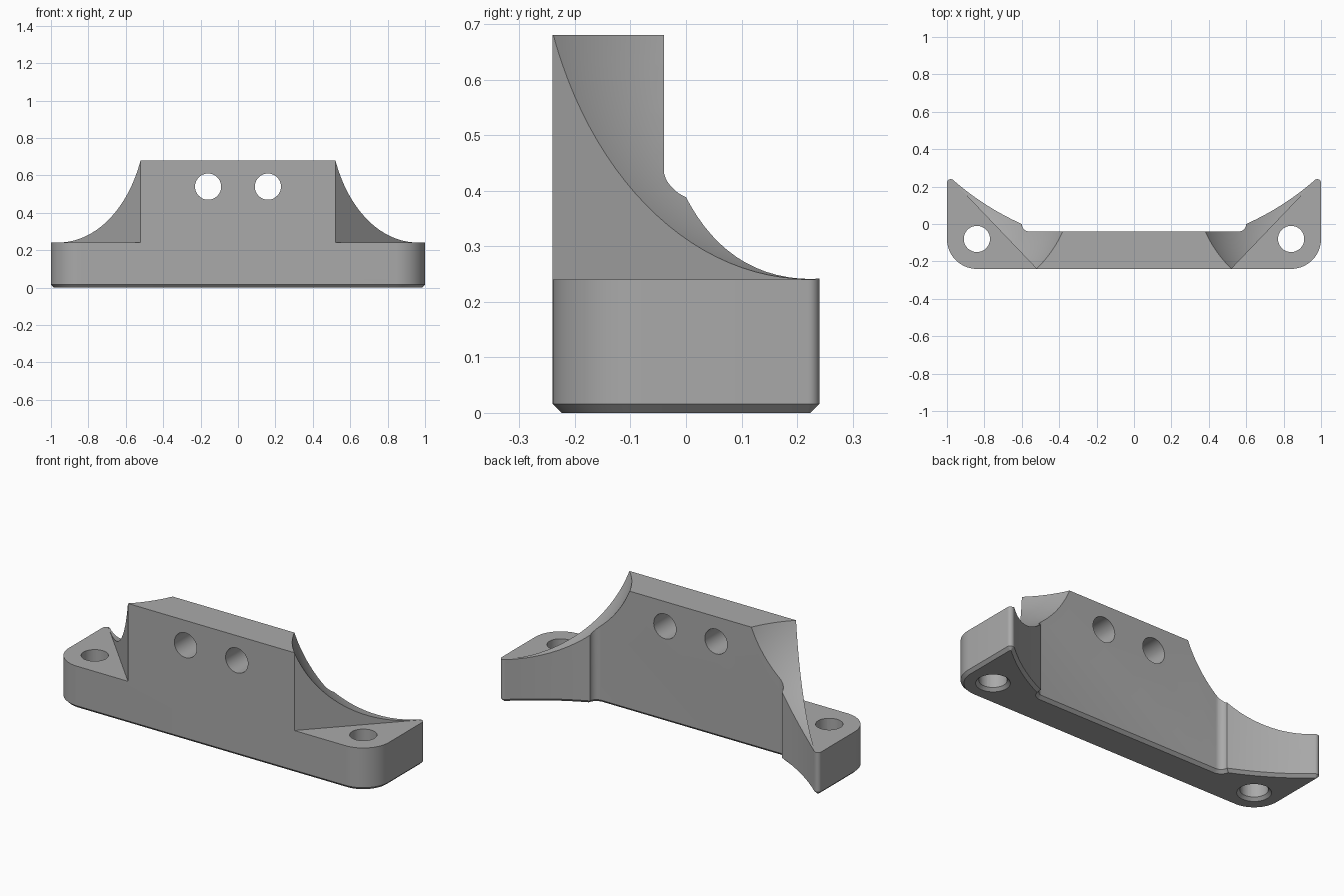
import bpy
import bmesh
from math import cos, sin, radians, sqrt, atan2, pi
from mathutils import Vector

if "Cube" in bpy.data.objects:
    bpy.data.objects.remove(bpy.data.objects["Cube"])

BASE_H, TOP_H, CHAMFER = 0.24, 0.68, 0.016
HOLE_R = 0.07

grey = bpy.data.materials.new("plain grey")
grey.use_nodes = True
colour = (0.40, 0.40, 0.40, 1)
grey.diffuse_color = colour
grey.node_tree.nodes["Principled BSDF"].inputs["Base Color"].default_value = colour


def arc(cx, cy, r, start, end, steps):
    angles = [radians(start + (end - start) * i / steps) for i in range(steps + 1)]
    return [Vector((cx + r * cos(a), cy + r * sin(a))) for a in angles]


def inset(points, d):
    """Move a counterclockwise outline inwards with mitred corners."""
    result = []
    for i, p in enumerate(points):
        a = (p - points[i - 1]).normalized()
        b = (points[(i + 1) % len(points)] - p).normalized()
        na, nb = Vector((-a.y, a.x)), Vector((-b.y, b.x))
        result.append(p + (na + nb) * d / (1 + na.dot(nb)))
    return result


def loft(name, layers):
    """Stack equal outlines, given as (points, z), into a closed solid."""
    bm = bmesh.new()
    rings = [[bm.verts.new((p[0], p[1], z)) for p in pts] for pts, z in layers]
    for low, high in zip(rings, rings[1:]):
        for i in range(len(low)):
            j = (i + 1) % len(low)
            bm.faces.new((low[i], low[j], high[j], high[i]))
    bm.faces.new(rings[0][::-1])
    bm.faces.new(rings[-1])
    bmesh.ops.recalc_face_normals(bm, faces=bm.faces)
    mesh = bpy.data.meshes.new(name)
    bm.to_mesh(mesh)
    bm.free()
    obj = bpy.data.objects.new(name, mesh)
    bpy.context.collection.objects.link(obj)
    mesh.materials.append(grey)
    return obj


def cut(target, cutter):
    cutter.hide_render = True
    if not cutter.data.materials:
        cutter.data.materials.append(grey)
    mod = target.modifiers.new("cut", "BOOLEAN")
    mod.operation, mod.solver, mod.object = "DIFFERENCE", "EXACT", cutter
    bpy.ops.object.select_all(action="DESELECT")
    bpy.context.view_layer.objects.active = target
    target.select_set(True)
    bpy.ops.object.modifier_apply(modifier=mod.name)
    bpy.data.objects.remove(cutter)


# Plan outline of the right-hand half: corner, tip, hollow back, inner fillet
back_y, back_r = 1.34, sqrt(1.34 ** 2 + 0.6 ** 2)
tip_end = 180 - atan2(back_y - 0.22, 0.98) * 180 / pi
back_start = -atan2(back_y - 0.22, 0.98) * 180 / pi
back_end = -atan2(back_y, 0.6) * 180 / pi
half = arc(0.84, -0.08, 0.16, -90, 0, 16)
half += arc(0.98, 0.22, 0.02, 0, tip_end, 10)
half += arc(0, back_y, back_r, back_start, back_end, 16)[1:]
half += arc(0.56, 0, 0.04, 0, -90, 8)[1:]
outline = half + [Vector((-p.x, p.y)) for p in reversed(half)]

# Full height block with a chamfered bottom edge
bracket = loft("mounting_bracket", [(inset(outline, CHAMFER), 0),
                                    (outline, CHAMFER), (outline, TOP_H)])

for side in (-1, 1):
    # Flat ear in front of the diagonal wall
    step = Vector((0.44, 0.46)) * 0.22
    start, end = Vector((0.52, -0.24)) - step, Vector((0.96, 0.22)) + step
    wedge = [start, Vector((1.3, start.y)), Vector((1.3, end.y)), end]
    wedge = [(p.x * side, p.y) for p in wedge]
    cut(bracket, loft("ear_cutter", [(wedge, BASE_H), (wedge, 1)]))

    # Spherical scoop behind the wall
    bpy.ops.mesh.primitive_uv_sphere_add(segments=128, ring_count=64, radius=0.679,
                                         location=(0.96 * side, 0.22, 0.92))
    cut(bracket, bpy.context.object)

    # Upright screw hole, chamfered underneath
    bpy.ops.mesh.primitive_cylinder_add(vertices=48, radius=HOLE_R, depth=1,
                                        location=(0.84 * side, -0.08, 0.1))
    cut(bracket, bpy.context.object)
    bpy.ops.mesh.primitive_cone_add(vertices=48, radius1=HOLE_R + 0.026,
                                    radius2=HOLE_R - 0.014, depth=0.04,
                                    location=(0.84 * side, -0.08, 0.01))
    cut(bracket, bpy.context.object)

    # Cross hole through the upright plate
    bpy.ops.mesh.primitive_cylinder_add(vertices=48, radius=HOLE_R, depth=1,
                                        location=(0.16 * side, -0.14, 0.54),
                                        rotation=(pi / 2, 0, 0))
    cut(bracket, bpy.context.object)

bpy.ops.object.select_all(action="DESELECT")
bpy.context.view_layer.objects.active = bracket
bracket.select_set(True)
bpy.ops.object.shade_smooth_by_angle(angle=radians(25))
